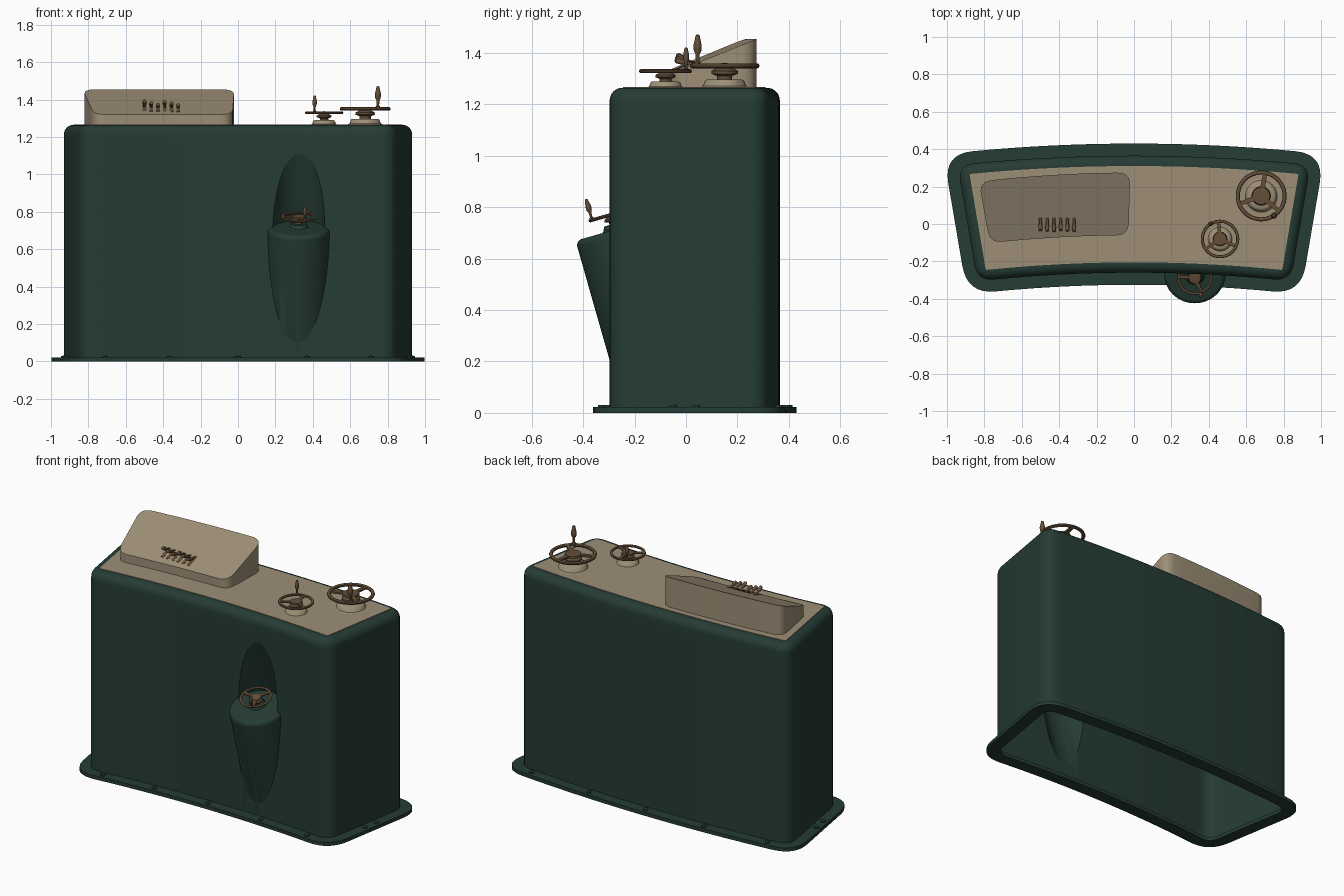
import bpy, bmesh
from math import sin, cos, pi, radians
from mathutils import Matrix, Vector

if "Cube" in bpy.data.objects:
    bpy.data.objects.remove(bpy.data.objects["Cube"])


def material(name, rgb):
    m = bpy.data.materials.new(name)
    m.use_nodes = True
    m.diffuse_color = (*rgb, 1)
    m.node_tree.nodes["Principled BSDF"].inputs["Base Color"].default_value = (*rgb, 1)
    return m


GREEN = material("dark green paint", (0.018, 0.045, 0.034))
BEIGE = material("beige panel", (0.34, 0.275, 0.185))
BROWN = material("bronze", (0.13, 0.078, 0.04))


def smooth(ob):
    bpy.ops.object.select_all(action="DESELECT")
    ob.select_set(True)
    bpy.context.view_layer.objects.active = ob
    bpy.ops.object.shade_smooth_by_angle(angle=radians(35))


def skin(name, loops, mat, matrix=Matrix(), caps=True, closed=False):
    """Join equal-length closed loops of points into one surface."""
    bm = bmesh.new()
    rows = [[bm.verts.new(matrix @ Vector(p)) for p in loop] for loop in loops]
    n = len(rows[0])
    pairs = list(zip(rows, rows[1:])) + ([(rows[-1], rows[0])] if closed else [])
    for a, b in pairs:
        for i in range(n):
            j = (i + 1) % n
            bm.faces.new((a[i], a[j], b[j], b[i]))
    if caps and not closed:
        bm.faces.new(rows[0][::-1])
        bm.faces.new(rows[-1])
    bmesh.ops.remove_doubles(bm, verts=bm.verts, dist=1e-5)
    bmesh.ops.recalc_face_normals(bm, faces=bm.faces)
    mesh = bpy.data.meshes.new(name)
    bm.to_mesh(mesh)
    bm.free()
    mesh.materials.append(mat)
    ob = bpy.data.objects.new(name, mesh)
    bpy.context.collection.objects.link(ob)
    smooth(ob)
    return ob


def lathe(name, profile, mat, matrix=Matrix(), segs=32, closed=False):
    loops = [[(r * cos(2 * pi * i / segs), r * sin(2 * pi * i / segs), z)
              for i in range(segs)] for r, z in profile]
    return skin(name, loops, mat, matrix, caps=False, closed=closed)


def bezier(a, p, b, n=8):
    a, p, b = Vector(a), Vector(p), Vector(b)
    return [a.lerp(p, i / n).lerp(p.lerp(b, i / n), i / n) for i in range(n + 1)]


# Curved cabinet plan, grown by g, corners rounded over length t
def back_y(x, g):
    return 0.365 + g - 0.055 * x * x


def front_y(x, g):
    return -0.26 - g - 0.065 * x * x


def side_x(y, g):
    return 0.89 + 1.014 * g + 0.17 * y


def outline(g, z, t=None):
    t = t or 0.09 + g
    half = []
    for edge, sign in ((front_y, 1), (back_y, -1)):
        x = 0.9
        for _ in range(6):
            x = side_x(edge(x, g), g)
        y, s = edge(x, g), x - t
        part = [(s * i / 14, edge(s * i / 14, g)) for i in range(14)]
        y2 = y + sign * t
        part += [tuple(p) for p in bezier((s, edge(s, g)), (x, y), (side_x(y2, g), y2))]
        half += part[::sign]
    left = [(-x, y) for x, y in half[::-1] if x > 1e-6]
    return [(x, y, z) for x, y in half + left]


# Cabinet shell with a rounded top edge
TOP, R = 1.265, 0.05
levels = [(0, 0), (0, 0.6), (0, 1.19)]
levels += [(-R * (1 - cos(a)), TOP - R + R * sin(a)) for a in [i * pi / 16 for i in range(9)]]
cabinet = skin("cabinet", [outline(g, z) for g, z in levels], GREEN)

# Tilted half-sunk drum and the hollow above it
DRUM = Matrix.Translation((0.325, -0.271, 0.715)) @ Matrix.Rotation(radians(15.9), 4, "X")
HOLLOW = Matrix.Translation((0.325, -0.271, 0.705)) @ Matrix.Rotation(radians(19.5), 4, "X")
rim = [(0.14 + 0.025 * cos(a), -0.025 + 0.025 * sin(a)) for a in [i * pi / 12 for i in range(7)]]
drum = lathe("drum", [(0, -0.66), (0.165, -0.66)] + rim + [(0, 0)], GREEN, DRUM, 64)
hollow = lathe("hollow_cutter", [(0, -0.05), (0.139, -0.05), (0.139, 0.7), (0, 0.7)],
               GREEN, HOLLOW, 64)
for tool, op in ((hollow, "DIFFERENCE"), (drum, "UNION")):
    mod = cabinet.modifiers.new("join", "BOOLEAN")
    mod.object, mod.operation, mod.solver = tool, op, "EXACT"
    bpy.context.view_layer.objects.active = cabinet
    bpy.ops.object.modifier_apply(modifier=mod.name)
    bpy.data.objects.remove(tool)

# Open underside
bm = bmesh.new()
bm.from_mesh(cabinet.data)
floor = [f for f in bm.faces if all(v.co.z < 0.001 for v in f.verts)]
bmesh.ops.delete(bm, geom=floor, context="FACES")
bm.to_mesh(cabinet.data)
bm.free()
smooth(cabinet)

# Base flange and bolts
skin("base_flange", [outline(g, z) for g, z in
                     ((0.065, 0), (0.065, 0.022), (-0.015, 0.022), (-0.015, 0))],
     GREEN, closed=True)
G = 0.035
spots = [(x, back_y(x, G)) for x in (-0.82, -0.4, 0, 0.4, 0.82)]
spots += [(x, front_y(x, G)) for x in (-0.71, -0.37, 0, 0.37, 0.71)]
spots += [(s * side_x(y, G), y) for s in (-1, 1) for y in (0.04, -0.05)]
for x, y in spots:
    lathe("flange_bolt", [(0.015, 0.02), (0.015, 0.03), (0, 0.031)], GREEN,
          Matrix.Translation((x, y, 0)), 12)

# Top panel
skin("top_panel", [outline(-0.055, z, 0.008) for z in (1.255, 1.268)], BEIGE)


# Sloping desk that follows the cabinet curve
def desk_point(u, v, low):
    x = (-0.77 - 0.06 * v) * (1 - u) + (-0.03 + 0.01 * v) * u
    return (x, -0.06 + 0.335 * v - 0.07 * x * x, 1.26 if low else 1.32 + 0.135 * v)


def desk_height(x, y):
    return 1.32 + 0.135 * (y + 0.06 + 0.07 * x * x) / 0.335


corners = [(0, 0), (1, 0), (1, 1), (0, 1)]
a, b = 0.09, 0.2
plan = []
for i, (u, v) in enumerate(corners):
    du, dv = a * (1 - 2 * u), b * (1 - 2 * v)
    arc = bezier((u, v + dv), (u, v), (u + du, v))
    plan += arc if i % 2 == 0 else arc[::-1]
    if i % 2 == 0:
        end = 1 - u
        plan += [(u + (end - u) * (0.1 + 0.08 * k), v) for k in range(1, 10)]
skin("desk", [[desk_point(u, v, low) for u, v in plan] for low in (True, False)], BEIGE)

# Row of small levers on the desk
for i in range(6):
    x = -0.5 + 0.036 * i
    z = desk_height(x, 0)
    tilt = radians(62 + 8 * (i % 3))
    place = Matrix.Translation((x, 0.025, z + 0.01)) @ Matrix.Rotation(tilt, 4, "X")
    lathe("lever", [(0, -0.01), (0.007, 0), (0.006, 0.025), (0.011, 0.04),
                    (0.01, 0.065), (0, 0.072)], BROWN, place, 12)
    slot = [(x + sx * 0.01, y, desk_height(x, y)) for sx, y in
            ((-1, -0.04), (1, -0.04), (1, 0.035), (-1, 0.035))]
    skin("lever_slot", [[(px, py, pz + d) for px, py, pz in slot] for d in (-0.002, 0.005)], BROWN)


# Hand wheel with pedestal, hub, spokes and crank handle, in units of its radius
def hand_wheel(name, matrix, radius, handle_angle, spoke_angle, foot_mat, foot):
    m = matrix @ Matrix.Scale(radius, 4)
    lathe(name + "_pedestal", [(0.72 * foot, 0), (0.62 * foot, 0.05), (0.56 * foot, 0.2),
                               (0.5 * foot, 0.24), (0, 0.24)], foot_mat, m)
    lathe(name + "_hub", [(0.22, 0.23), (0.22, 0.34), (0.38, 0.4), (0.38, 0.48), (0.25, 0.56),
                          (0.36, 0.6), (0.34, 0.68), (0, 0.71)], BROWN, m)
    ring = [(0.92 + 0.08 * cos(t), 0.63 + 0.075 * sin(t)) for t in
            [k * pi / 5 for k in range(10)]]
    lathe(name + "_rim", ring, BROWN, m, 48, closed=True)
    for k in range(3):
        turn = Matrix.Rotation(radians(spoke_angle + 120 * k), 4, "Z")
        ends = [[(x, w * cy, 0.63 + 0.04 * cz) for cy, cz in
                 ((-1, -1), (1, -1), (1, 1), (-1, 1))] for x, w in ((0.25, 0.1), (0.9, 0.075))]
        skin(name + "_spoke", ends, BROWN, m @ turn)
    spot = m @ Matrix.Rotation(radians(handle_angle), 4, "Z") @ Matrix.Translation((0.92, 0, 0.66))
    lathe(name + "_handle", [(0.09, 0), (0.09, 0.06), (0.05, 0.1), (0.06, 0.3), (0.11, 0.4),
                             (0.12, 0.55), (0.07, 0.78), (0.06, 0.84), (0, 0.87)],
          BROWN, spot, 16)


hand_wheel("large_wheel", Matrix.Translation((0.68, 0.15, 1.265)), 0.136, -57, 80, BEIGE, 1)
hand_wheel("small_wheel", Matrix.Translation((0.46, -0.08, 1.265)), 0.103, 122, 95, BEIGE, 1)
hand_wheel("drum_wheel", DRUM, 0.095, -68, 55, GREEN, 0.85)
